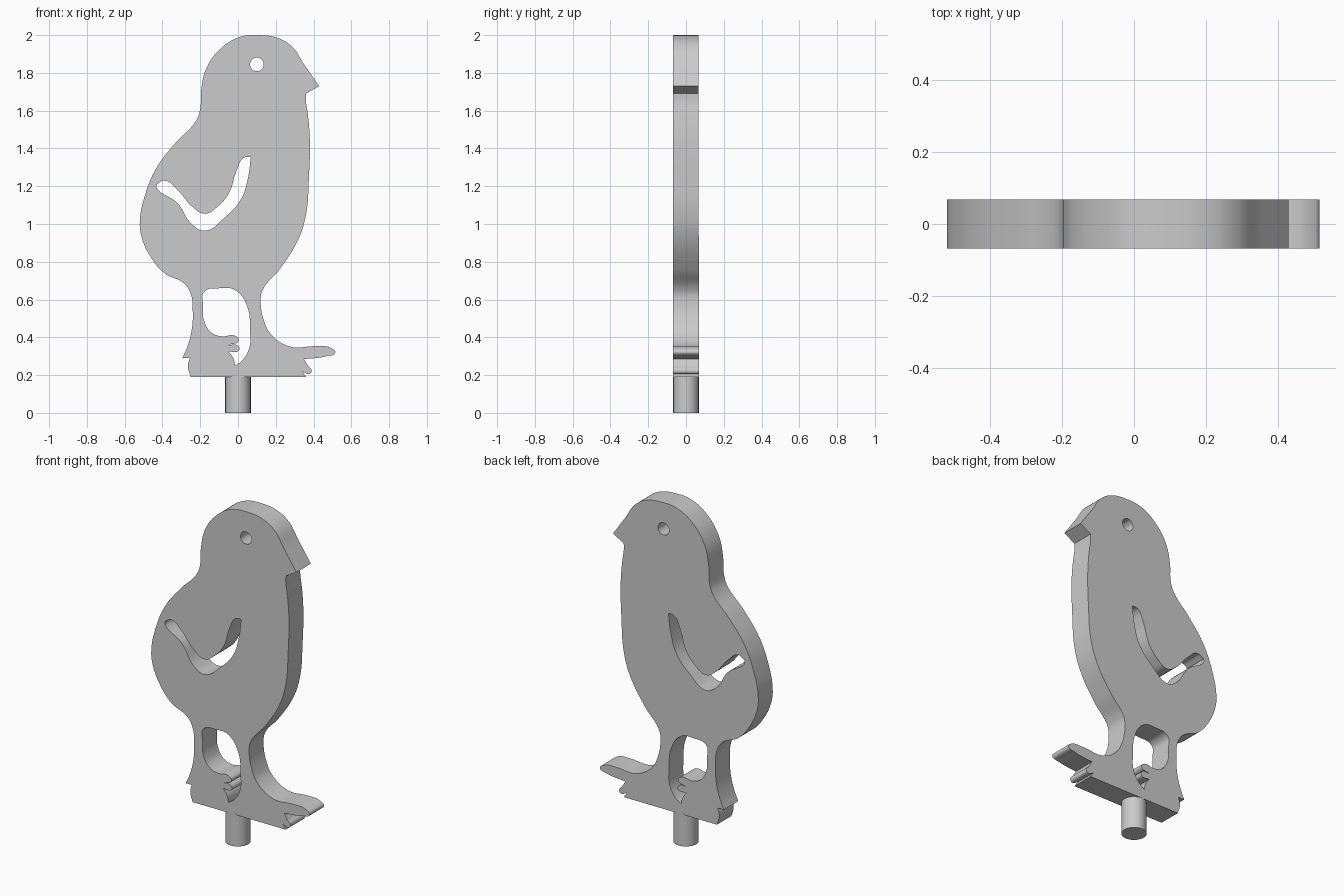
import bpy
import math

THICKNESS = 0.135
BASE_HEIGHT = 0.19

if "Cube" in bpy.data.objects:
    bpy.data.objects.remove(bpy.data.objects["Cube"], do_unlink=True)

grey = bpy.data.materials.new("plain grey")
grey.use_nodes = True
grey.diffuse_color = (0.6, 0.6, 0.6, 1)
grey.node_tree.nodes["Principled BSDF"].inputs["Base Color"].default_value = grey.diffuse_color


def add_loop(curve, sections):
    """Closed bezier loop in hundredths; each section begins at a sharp corner."""
    points = [(p, i == 0) for section in sections for i, p in enumerate(section)]
    spline = curve.splines.new("BEZIER")
    spline.bezier_points.add(len(points) - 1)
    spline.use_cyclic_u = True
    for knot, ((x, z), sharp) in zip(spline.bezier_points, points):
        knot.co = (x / 100, z / 100, 0)
        knot.handle_left_type = knot.handle_right_type = "VECTOR" if sharp else "AUTO"


def finish(obj):
    """Select one object and shade it with crisp edges."""
    bpy.ops.object.select_all(action="DESELECT")
    obj.select_set(True)
    bpy.context.view_layer.objects.active = obj
    if obj.type == "CURVE":
        bpy.ops.object.convert(target="MESH")
        obj = bpy.context.object
        bpy.ops.object.mode_set(mode="EDIT")
        bpy.ops.mesh.select_all(action="SELECT")
        bpy.ops.mesh.remove_doubles(threshold=0.0003)
        bpy.ops.mesh.normals_make_consistent(inside=False)
        bpy.ops.object.mode_set(mode="OBJECT")
    obj.data.materials.clear()
    obj.data.materials.append(grey)
    bpy.ops.object.shade_smooth_by_angle(angle=math.radians(30))


# Silhouette, clockwise from the beak tip
beak_underside = [(43, 173)]
breast_and_front_leg = [
    (36, 169), (36, 165), (37, 158), (38, 145), (37.5, 124), (36, 105), (32, 92),
    (22, 76), (13, 65), (12, 60), (14, 48), (18, 41), (28, 35), (41, 35.3),
    (49, 34.5), (51.5, 32), (47, 30)]
front_toes = [(35, 28.5)]
lower_toe = [(37, 25), (39, 22.5), (38, 20.7)]
toe_notch = [(34, 22)]
base_front = [(36, 19)]
base_back = [(-25, 19), (-26.5, 25)]
heel = [(-25.5, 29)]
back_leg_and_tail = [
    (-29.5, 29), (-27, 34.5), (-24.5, 44), (-24, 55), (-25, 63), (-28.5, 68.5),
    (-39, 74), (-46.5, 83), (-51, 93), (-52, 101), (-49, 116), (-43, 130),
    (-33, 143), (-22, 155), (-20, 161), (-19.5, 171), (-16.5, 183), (-8.5, 193.5),
    (1, 199), (11, 200), (21, 198.5), (28.5, 194), (35, 184.5)]

# Opening between the legs, with the small toes
leg_gap = [(-1.5, 25), (2, 27.5), (6, 34.5), (6.3, 44), (5, 56), (-1.5, 65),
           (-9.5, 66), (-18, 64), (-18.5, 57), (-18, 49), (-14, 42.5),
           (-8.5, 40.5), (-2, 41), (0.5, 38.5)]
upper_notch = [(-5, 36), (0, 35.5), (0.5, 33)]
lower_notch = [(-5, 32.5), (-2.5, 29)]

# Curved wing slot
wing_slot = [(-43, 121), (-39, 123), (-32, 118), (-24, 109), (-17.5, 105.5),
             (-11, 109), (-5, 116), (-0.5, 129), (3, 135)]
wing_underside = [(6.8, 135.5), (5, 123), (1.5, 113), (-7, 103.5), (-17.5, 96.5),
                  (-24.5, 100), (-32, 111), (-43, 119)]

# Round eye hole
eye = [(10 + 3.6 * math.cos(a * math.tau / 8), 184.5 + 3.6 * math.sin(a * math.tau / 8))
       for a in range(8)]

# Flat chick plate with all openings
curve = bpy.data.curves.new("chick_plate", "CURVE")
curve.dimensions = "2D"
curve.fill_mode = "BOTH"
curve.extrude = THICKNESS / 2
curve.resolution_u = 8
add_loop(curve, [beak_underside, breast_and_front_leg, front_toes, lower_toe, toe_notch,
                 base_front, base_back, heel, back_leg_and_tail])
add_loop(curve, [leg_gap, upper_notch, lower_notch])
add_loop(curve, [wing_slot, wing_underside])
add_loop(curve, [eye])
for knot in curve.splines[-1].bezier_points:
    knot.handle_left_type = knot.handle_right_type = "AUTO"
plate = bpy.data.objects.new("chick_plate", curve)
plate.rotation_euler.x = math.pi / 2
bpy.context.collection.objects.link(plate)
finish(plate)

# Mounting peg under the feet
bpy.ops.mesh.primitive_cylinder_add(vertices=48, radius=THICKNESS / 2, depth=BASE_HEIGHT,
                                    location=(0, 0, BASE_HEIGHT / 2))
peg = bpy.context.object
peg.name = "mounting_peg"
finish(peg)
